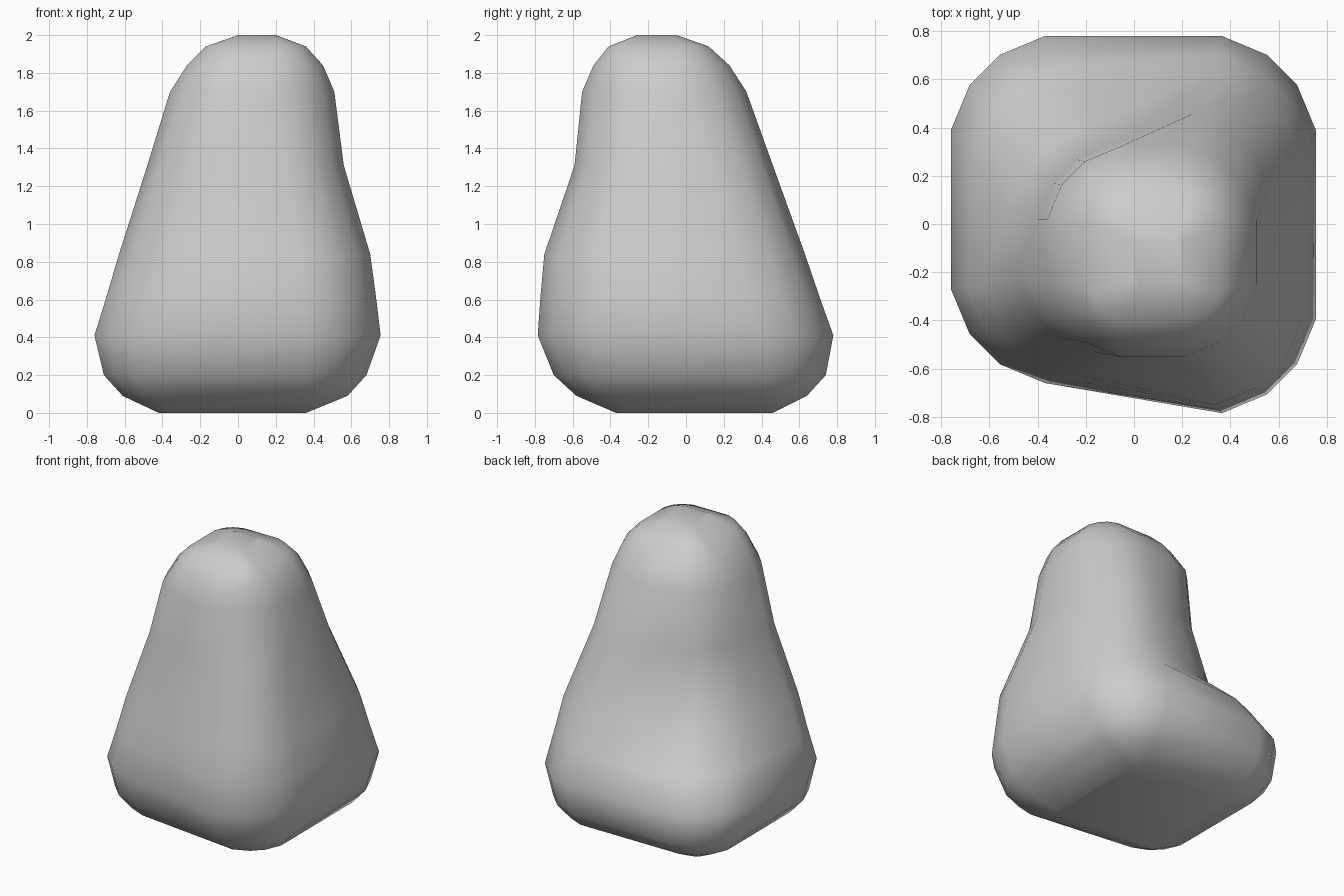
import bpy, bmesh

if "Cube" in bpy.data.objects:
    bpy.data.objects.remove(bpy.data.objects["Cube"])

# Levels of the rock: z, corner radius, left x, right x, front y, back y
LEVELS = [
    (0.00, 0.04, -0.42, 0.36, -0.37, 0.46),
    (0.09, 0.22, -0.61, 0.58, -0.58, 0.64),
    (0.20, 0.32, -0.71, 0.68, -0.70, 0.74),
    (0.41, 0.39, -0.76, 0.755, -0.785, 0.78),
    (0.62, 0.38, -0.695, 0.73, -0.77, 0.705),
    (0.84, 0.36, -0.63, 0.70, -0.75, 0.63),
    (1.31, 0.31, -0.48, 0.56, -0.59, 0.46),
    (1.70, 0.30, -0.36, 0.51, -0.55, 0.32),
    (1.84, 0.23, -0.27, 0.45, -0.49, 0.23),
    (1.94, 0.13, -0.17, 0.36, -0.41, 0.12),
    (2.00, 0.02, 0.00, 0.20, -0.26, -0.05),
]
# Front left corner sits further back; back left corner is hollowed above the foot
FRONT_LEFT_SHIFT = {0.00: 0.05, 0.09: 0.09, 0.20: 0.11, 0.41: 0.125,
                    0.62: 0.13, 0.84: 0.13, 1.31: 0.06}
BACK_LEFT = {0.62: (-0.66, 0.66), 0.84: (-0.51, 0.43), 1.31: (-0.40, 0.33)}
ROUND = [(0, 1), (0.2, 0.52), (0.52, 0.2), (1, 0)]


def ring(z, r, x0, x1, y0, y1):
    """Four rounded corners, four points each."""
    corners = [(x0, y0 + FRONT_LEFT_SHIFT.get(z, 0)), (x1, y0), (x1, y1),
               BACK_LEFT.get(z, (x0, y1))]
    pts = []
    for i, (x, y) in enumerate(corners):
        sx = 1 if i in (0, 3) else -1
        sy = 1 if i < 2 else -1
        steps = ROUND if i % 2 == 0 else ROUND[::-1]
        pts += [(x + sx * a * r, y + sy * b * r, z) for a, b in steps]
    return pts


# Boulder: loft the levels and cap both ends
bm = bmesh.new()
rings = [[bm.verts.new(p) for p in ring(*lv)] for lv in LEVELS]
for low, high in zip(rings, rings[1:]):
    n = len(low)
    for i in range(n):
        j = (i + 1) % n
        bm.faces.new((low[i], low[j], high[j], high[i]))
bm.faces.new(rings[0][::-1])
bm.faces.new(rings[-1])
bmesh.ops.recalc_face_normals(bm, faces=bm.faces)
for f in bm.faces:
    f.smooth = True
mesh = bpy.data.meshes.new("boulder")
bm.to_mesh(mesh)
bm.free()
bpy.context.collection.objects.link(bpy.data.objects.new("boulder", mesh))
